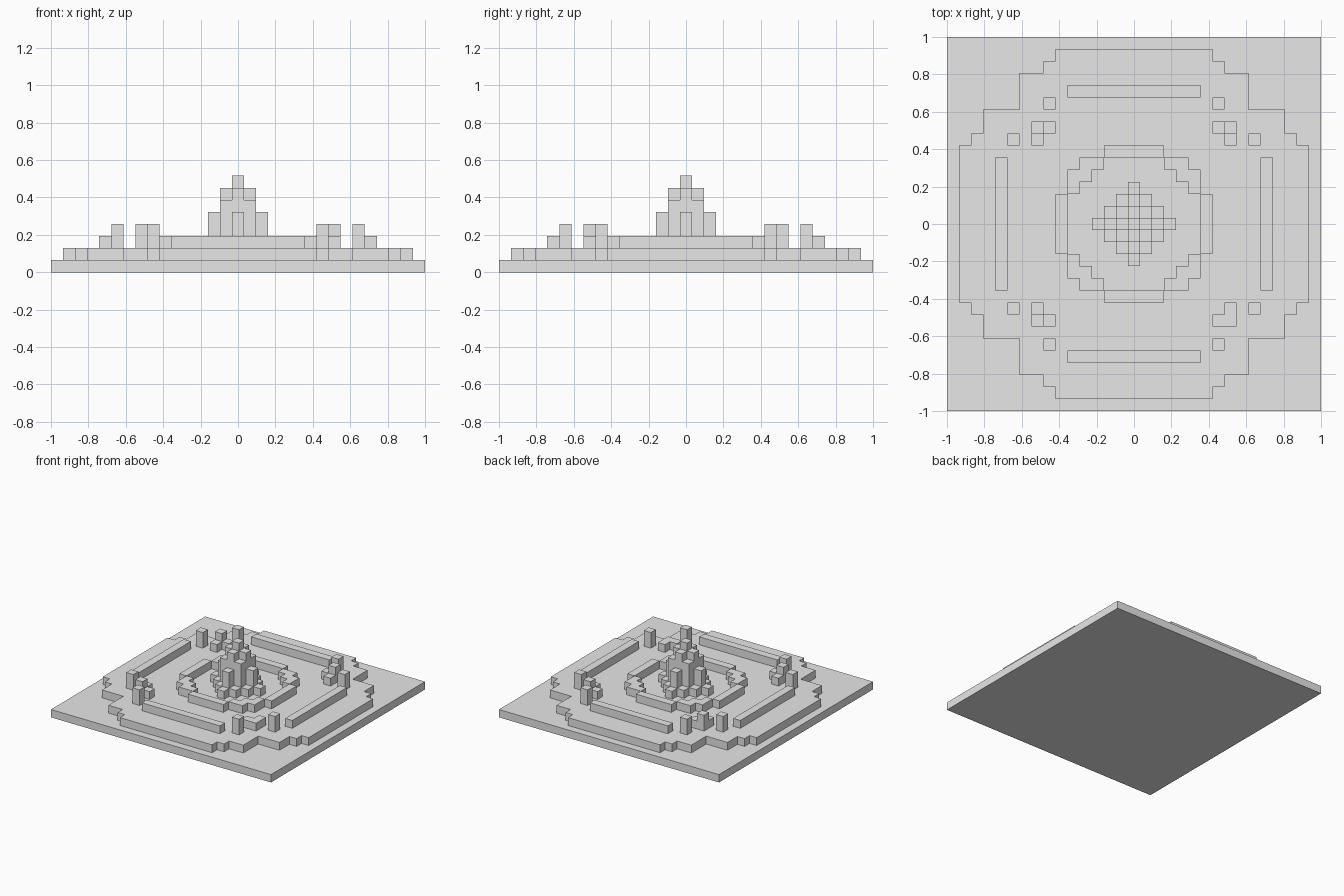
import bpy
import bmesh

CELL = 2 / 31  # one block of the 31 x 31 grid

cube = bpy.data.objects.get("Cube")
if cube:
    bpy.data.objects.remove(cube, do_unlink=True)

stone = bpy.data.materials.new("grey stone")
stone.use_nodes = True
GREY = (0.8, 0.8, 0.8, 1)
stone.diffuse_color = GREY
stone.node_tree.nodes["Principled BSDF"].inputs["Base Color"].default_value = GREY


def stairs(corners):
    """Stepped path from the y axis to the x axis through the outer corners."""
    path = [(0, corners[0][1])]
    for i, (x, y) in enumerate(corners):
        path.append((x, y))
        path.append((x, corners[i + 1][1] if i + 1 < len(corners) else 0))
    return path


def finish(name, bm):
    bmesh.ops.recalc_face_normals(bm, faces=bm.faces)
    bmesh.ops.scale(bm, vec=(CELL, CELL, CELL), verts=bm.verts)
    mesh = bpy.data.meshes.new(name)
    bm.to_mesh(mesh)
    bm.free()
    mesh.materials.append(stone)
    obj = bpy.data.objects.new(name, mesh)
    bpy.context.collection.objects.link(obj)


def terrace(name, corners, bottom, top, hole=None):
    """Stepped slab, one quadrant mirrored to four, with an optional hole."""
    outline = stairs(corners) + (stairs(hole)[::-1] if hole else [(0, 0)])
    bm = bmesh.new()
    for sx in (1, -1):
        for sy in (1, -1):
            ring = outline if sx == sy else outline[::-1]
            bm.faces.new([bm.verts.new((sx * x, sy * y, bottom)) for x, y in ring])
    bmesh.ops.remove_doubles(bm, verts=bm.verts, dist=0.001)
    if not hole:
        bmesh.ops.dissolve_limit(bm, angle_limit=0.01, verts=bm.verts, edges=bm.edges)
    base = list(bm.faces)
    up = bmesh.ops.extrude_face_region(bm, geom=base, use_keep_orig=True)["geom"]
    for v in up:
        if isinstance(v, bmesh.types.BMVert):
            v.co.z = top
    finish(name, bm)


def block(name, x0, x1, y0, y1, bottom, top):
    bm = bmesh.new()
    bmesh.ops.create_cube(bm, size=1)
    for v in bm.verts:
        v.co = (x0 if v.co.x < 0 else x1, y0 if v.co.y < 0 else y1,
                bottom if v.co.z < 0 else top)
    finish(name, bm)


def column(name, x, y, bottom, top):
    block(name, x - .5, x + .5, y - .5, y + .5, bottom, top)


# Ground and courtyard
terrace("ground_slab", [(15.5, 15.5)], 0, 1)
terrace("courtyard", [(6.5, 14.5), (7.5, 13.5), (9.5, 12.5),
                      (12.5, 9.5), (13.5, 7.5), (14.5, 6.5)], 1, 2)

# Inner ring wall
terrace("inner_ring", [(2.5, 6.5), (4.5, 5.5), (5.5, 4.5), (6.5, 2.5)], 2, 3,
        hole=[(2.5, 5.5), (3.5, 4.5), (4.5, 3.5), (5.5, 2.5)])

# Central tower
terrace("tower_foot", [(.5, 3.5), (1.5, 2.5), (2.5, 1.5), (3.5, .5)], 2, 3)
terrace("tower_buttresses", [(.5, 2.5), (1.5, 1.5), (2.5, .5)], 3, 5)
terrace("tower_shaft", [(1.5, 1.5)], 5, 6)
terrace("tower_crown", [(.5, 1.5), (1.5, .5)], 6, 7)
terrace("tower_tip", [(.5, .5)], 7, 8)

# Outer straight walls
for side, s in (("back", 1), ("front", -1)):
    block(side + "_wall", -5.5, 5.5, s * 11 - .5, s * 11 + .5, 2, 3)
for side, s in (("left", 1), ("right", -1)):
    block(side + "_wall", s * 11 - .5, s * 11 + .5, -5.5, 5.5, 2, 3)

# Corner posts and angled corner walls
for end, sy in (("back", 1), ("front", -1)):
    for side, sx in (("left", 1), ("right", -1)):
        corner = end + "_" + side
        column(corner + "_post_a", sx * 7, sy * 10, 2, 4)
        column(corner + "_post_b", sx * 10, sy * 7, 2, 4)
        column(corner + "_wall_a", sx * 7, sy * 8, 2, 3)
        column(corner + "_wall_b", sx * 8, sy * 7, 2, 3)
        # The front left corner stone is lower than the others
        broken = corner == "front_left"
        column(corner + "_stone", sx * 8, sy * 8, 2, 3 if broken else 4)
